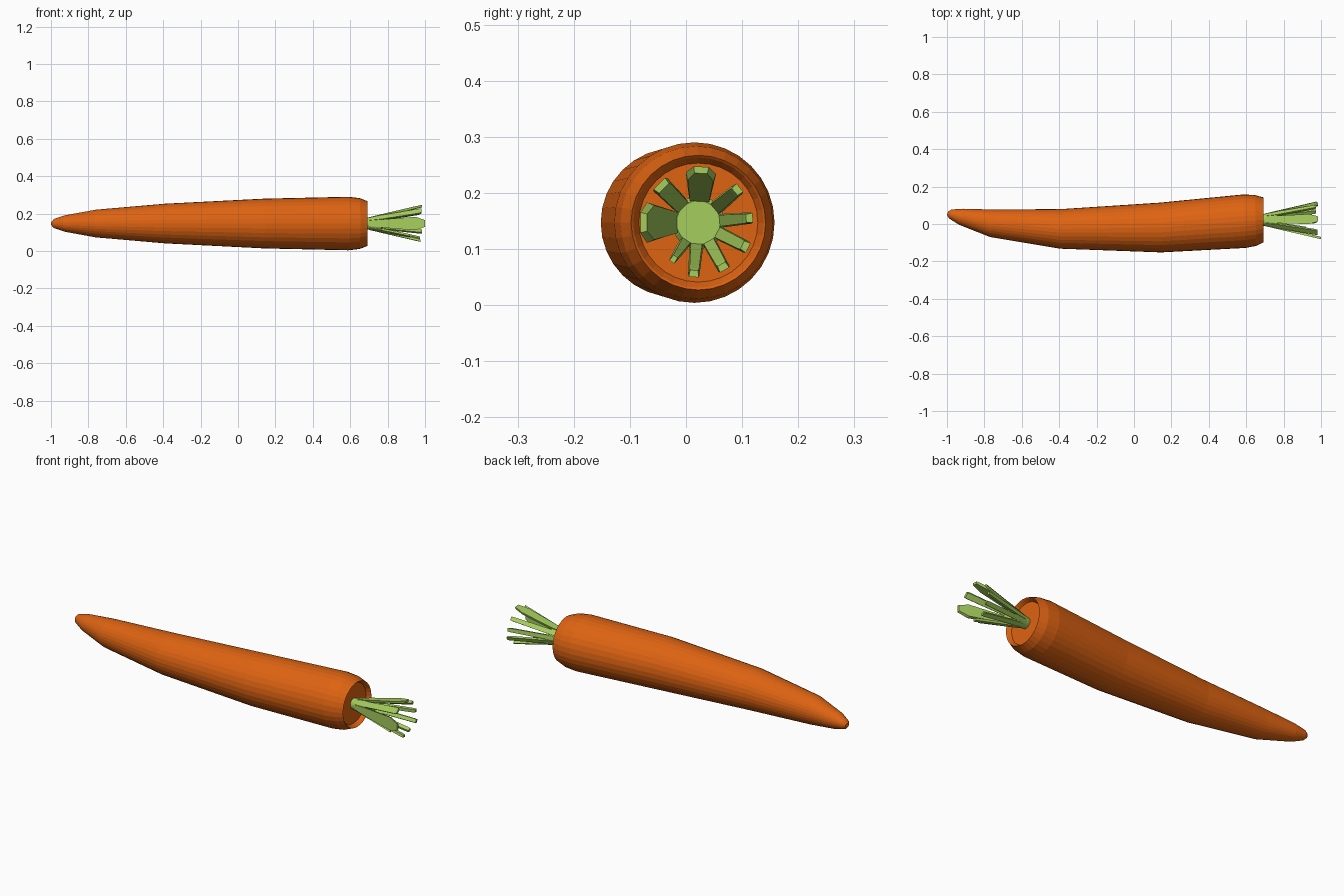
import bpy, bmesh, math
from mathutils import Vector

if "Cube" in bpy.data.objects:
    bpy.data.objects.remove(bpy.data.objects["Cube"])

def material(name, rgb):
    m = bpy.data.materials.new(name)
    m.diffuse_color = (*rgb, 1)
    m.use_nodes = True
    m.node_tree.nodes["Principled BSDF"].inputs["Base Color"].default_value = m.diffuse_color
    return m

orange = material("carrot orange", (0.73, 0.125, 0.006))
green = material("stem green", (0.38, 0.61, 0.11))
CY, CZ = 0.022, 0.147

def finish(bm, name, mat):
    bmesh.ops.recalc_face_normals(bm, faces=bm.faces)
    me = bpy.data.meshes.new(name)
    bm.to_mesh(me)
    bm.free()
    ob = bpy.data.objects.new(name, me)
    bpy.context.collection.objects.link(ob)
    me.materials.append(mat)
    return ob

def loft(bm, rings):
    """Skin a list of point rings and cap both ends."""
    vs = [[bm.verts.new(p) for p in r] for r in rings]
    n = len(vs[0])
    for a, b in zip(vs, vs[1:]):
        for i in range(n):
            j = (i + 1) % n
            bm.faces.new((a[i], a[j], b[j], b[i]))
    bm.faces.new(vs[0])
    bm.faces.new(vs[-1])

def circle(x, y, r, slope=0.0, n=32):
    """Ring square to a path running along x with the given y slope."""
    side = Vector((-slope, 1, 0)).normalized()
    return [Vector((x, y, CZ)) + side * (r * math.cos(t)) + Vector((0, 0, r * math.sin(t)))
            for t in (2 * math.pi * i / n for i in range(n))]

# Root: curved tapering body with a shallow dished top (x, y, radius, slope)
sections = [(-0.997, 0.058, 0.010, -0.35), (-0.982, 0.054, 0.025, -0.32),
            (-0.925, 0.039, 0.044, -0.26), (-0.76, 0.004, 0.074, -0.15),
            (-0.39, -0.026, 0.106, -0.04), (0.14, -0.019, 0.133, 0.04),
            (0.59, 0.015, 0.143, 0.05), (0.65, 0.019, 0.136, 0.03),
            (0.692, CY, 0.120, 0), (0.688, CY, 0.116, 0), (0.67, CY, 0.106, 0)]
bm = bmesh.new()
loft(bm, [circle(*s) for s in sections])
finish(bm, "root", orange)

# Stem base: short flared plug that joins the cut stalks
bm = bmesh.new()
loft(bm, [circle(0.66, CY, 0.026, n=24), circle(0.69, CY, 0.031, n=24),
          circle(0.765, CY, 0.047, n=24), circle(0.775, CY, 0.039, n=24)])
finish(bm, "stem_base", green)

# Stalks: flat strips splaying outward (angle, base half width, tip half width, tip x)
stalks = [(87, 0.020, 0.027, 0.985), (40, 0.013, 0.011, 0.972), (5, 0.012, 0.010, 0.975),
          (-27, 0.012, 0.011, 0.985), (-61, 0.012, 0.011, 0.972), (-95, 0.012, 0.010, 0.975),
          (-124, 0.010, 0.006, 0.92), (180, 0.022, 0.036, 1.0), (135, 0.015, 0.017, 0.98)]

def strip(x, radius, half, thick, angle):
    a = math.radians(angle)
    out = Vector((0, math.cos(a), math.sin(a)))
    tan = Vector((0, -math.sin(a), math.cos(a)))
    c = Vector((x, CY, CZ))
    return [c + out * (radius + u) + tan * w for u, w in
            ((-thick, -half * 0.85), (0, -half), (0, half), (-thick, half * 0.85))]

bm = bmesh.new()
for ang, base, tip, end in stalks:
    shoulder = end - (0.05 if tip > 0.02 else 0.012)
    r = lambda x: 0.031 + (x - 0.69) * 0.233
    point = tip * (0.5 if tip > 0.02 else 0.85)
    loft(bm, [strip(0.70, r(0.70), base * 0.6, 0.012, ang),
              strip(0.77, r(0.77), base, 0.013, ang),
              strip(shoulder, r(shoulder), tip, 0.013, ang),
              strip(end, r(end), point, 0.012, ang)])
finish(bm, "stalks", green)
